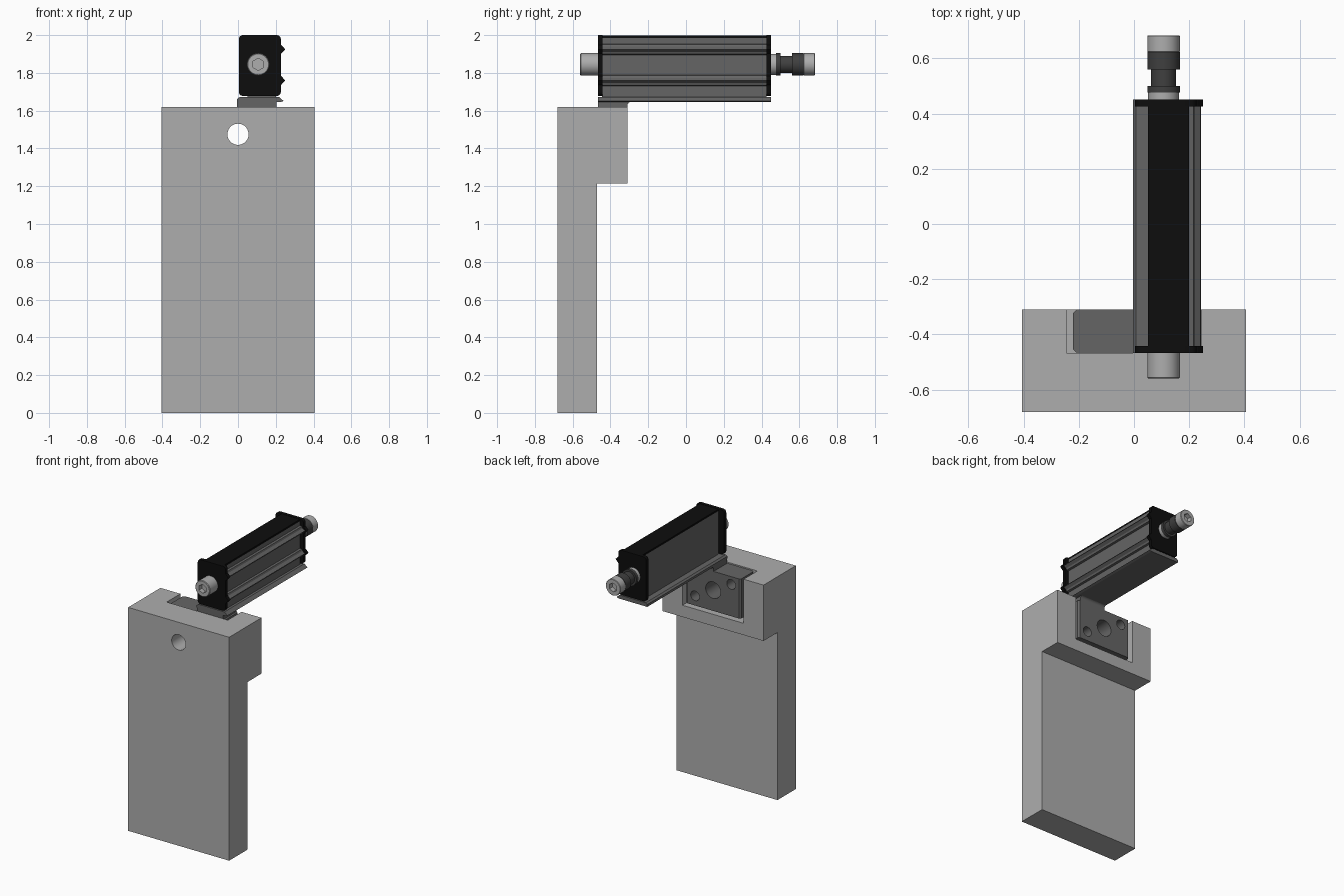
import bpy, bmesh, math
from mathutils import Matrix, Vector

if "Cube" in bpy.data.objects:
    bpy.data.objects.remove(bpy.data.objects["Cube"])


def material(name, v):
    m = bpy.data.materials.new(name)
    m.diffuse_color = (v, v, v, 1)
    m.use_nodes = True
    m.node_tree.nodes["Principled BSDF"].inputs["Base Color"].default_value = m.diffuse_color
    return m


LIGHT = material("light_grey", 0.42)
MID = material("mid_grey", 0.13)
DARK = material("dark_grey", 0.05)
BLACK = material("black", 0.004)


def finish(bm, name, mat):
    bmesh.ops.recalc_face_normals(bm, faces=bm.faces)
    me = bpy.data.meshes.new(name)
    bm.to_mesh(me)
    bm.free()
    ob = bpy.data.objects.new(name, me)
    bpy.context.collection.objects.link(ob)
    if mat:
        me.materials.append(mat)
    return ob


def smooth(ob):
    bpy.ops.object.select_all(action='DESELECT')
    ob.select_set(True)
    bpy.context.view_layer.objects.active = ob
    bpy.ops.object.shade_smooth_by_angle(angle=math.radians(30))


def prism(name, pts, a, b, axis, mat=None):
    """Extrude a profile: (x,z) along y, (y,z) along x or (x,y) along z."""
    put = {'y': lambda p: Vector((p[0], a, p[1])),
           'x': lambda p: Vector((a, p[0], p[1])),
           'z': lambda p: Vector((p[0], p[1], a))}[axis]
    step = {'x': Vector((b - a, 0, 0)), 'y': Vector((0, b - a, 0)), 'z': Vector((0, 0, b - a))}[axis]
    bm = bmesh.new()
    face = bm.faces.new([bm.verts.new(put(p)) for p in pts])
    ext = bmesh.ops.extrude_face_region(bm, geom=[face])
    bmesh.ops.translate(bm, vec=step, verts=[g for g in ext['geom'] if isinstance(g, bmesh.types.BMVert)])
    return finish(bm, name, mat)


def box(name, x0, x1, y0, y1, z0, z1, mat=None):
    return prism(name, [(x0, y0), (x1, y0), (x1, y1), (x0, y1)], z0, z1, 'z', mat)


def cyl(name, x, z, r, y0, y1, mat=None, seg=40, bevel=0):
    bm = bmesh.new()
    m = Matrix.Translation((x, (y0 + y1) / 2, z)) @ Matrix.Rotation(math.pi / 2, 4, 'X')
    bmesh.ops.create_cone(bm, cap_ends=True, segments=seg, radius1=r, radius2=r, depth=y1 - y0, matrix=m)
    if bevel:
        rims = [e for e in bm.edges if abs(e.verts[0].co.y - e.verts[1].co.y) < 1e-5]
        bmesh.ops.bevel(bm, geom=rims, offset=bevel, segments=1, affect='EDGES')
    return finish(bm, name, mat)


def cut(ob, *cutters):
    bpy.context.view_layer.objects.active = ob
    for c in cutters:
        mod = ob.modifiers.new("cut", 'BOOLEAN')
        mod.operation, mod.solver, mod.object = 'DIFFERENCE', 'EXACT', c
        bpy.ops.object.modifier_apply(modifier=mod.name)
        bpy.data.objects.remove(c)
    smooth(ob)


# mounting block: stepped slab with a pocket and a through hole
block = prism("mounting_block", [(-.68, 0), (-.47, 0), (-.47, 1.215), (-.31, 1.215), (-.31, 1.62), (-.68, 1.62)],
              -.405, .405, 'x', LIGHT)
cut(block, box("pocket", -.245, .245, -.467, -.2, 1.3, 1.8),
    cyl("hole", 0, 1.475, .056, -.8, -.1))

# bracket plate seated in the pocket, with three holes
c = .012
plate = prism("bracket_plate", [(-.22 + c, -.466), (.22 - c, -.466), (.22, -.466 + c), (.22, -.31 - c),
                                (.22 - c, -.31), (-.22 + c, -.31), (-.22, -.31 - c), (-.22, -.466 + c)],
              1.325, 1.612, 'z', MID)
cut(plate, cyl("hole", 0, 1.475, .06, -.8, -.1),
    cyl("hole", -.145, 1.555, .035, -.8, -.1), cyl("hole", .145, 1.395, .035, -.8, -.1))

# neck with a fillet up to the arm
fillet = [(-.29 - .02 * math.sin(t), 1.627 + .02 * math.cos(t))
          for t in [i * math.pi / 12 for i in range(7)]]
smooth(prism("bracket_neck", [(-.466, 1.65), (-.29, 1.65)] + fillet + [(-.31, 1.60), (-.466, 1.60)],
             -.004, .205, 'x', MID))

# long arm under the body, with a pointed edge on one side
prism("bracket_arm", [(-.004, 1.645), (.225, 1.645), (.242, 1.651), (.218, 1.672), (.008, 1.672), (-.004, 1.662)],
      -.467, .45, 'y', MID)

# main body and its black top
AX, AZ = .107, 1.845
box("body", .05, .2, -.445, .427, 1.668, 1.985, MID)
box("body_top", .05, .2, -.445, .427, 1.985, 1.998, BLACK)

# side rails along the body
for i, z in enumerate((1.925, 1.76)):
    prism(f"side_rail_{i}", [(.195, z + .03), (.215, z + .026), (.22, z + .014), (.24, z),
                             (.22, z - .014), (.215, z - .026), (.195, z - .03)], -.445, .427, 'y', MID)


# end caps: rounded plates with two pointed lugs
def rounded(x0, x1, z0, z1, r, n=5):
    pts = []
    for cx, cz, a in ((x1 - r, z1 - r, 0), (x0 + r, z1 - r, 90), (x0 + r, z0 + r, 180), (x1 - r, z0 + r, 270)):
        for k in range(n + 1):
            t = math.radians(a + 90 * k / n)
            pts.append((cx + r * math.cos(t), cz + r * math.sin(t)))
    return pts


for side, y0, y1 in (("front", -.467, -.442), ("back", .425, .45)):
    smooth(prism(f"{side}_cap", rounded(.004, .227, 1.678, 2.0, .022), y0, y1, 'y', BLACK))
    for i, z in enumerate((1.925, 1.76)):
        prism(f"{side}_cap_lug_{i}", [(.22, z + .026), (.23, z + .022), (.25, z), (.23, z - .022), (.22, z - .026)],
              y0, y1, 'y', BLACK)

# front knob and stepped rear shaft, both with hex sockets
knob = cyl("front_knob", AX, AZ, .059, -.56, -.46, LIGHT, bevel=.004)
cut(knob, cyl("socket", AX, AZ, .032, -.7, -.525, seg=6))
for name, r, y0, y1, mat in (("rear_collar", .056, .445, .476, LIGHT), ("rear_flange", .059, .476, .5, DARK),
                             ("rear_neck", .045, .5, .56, DARK), ("rear_sleeve", .059, .56, .622, DARK)):
    smooth(cyl(name, AX, AZ, r, y0, y1, mat))
end = cyl("rear_knob", AX, AZ, .059, .622, .683, LIGHT, bevel=.003)
cut(end, cyl("socket", AX, AZ, .032, .65, .8, seg=6))
